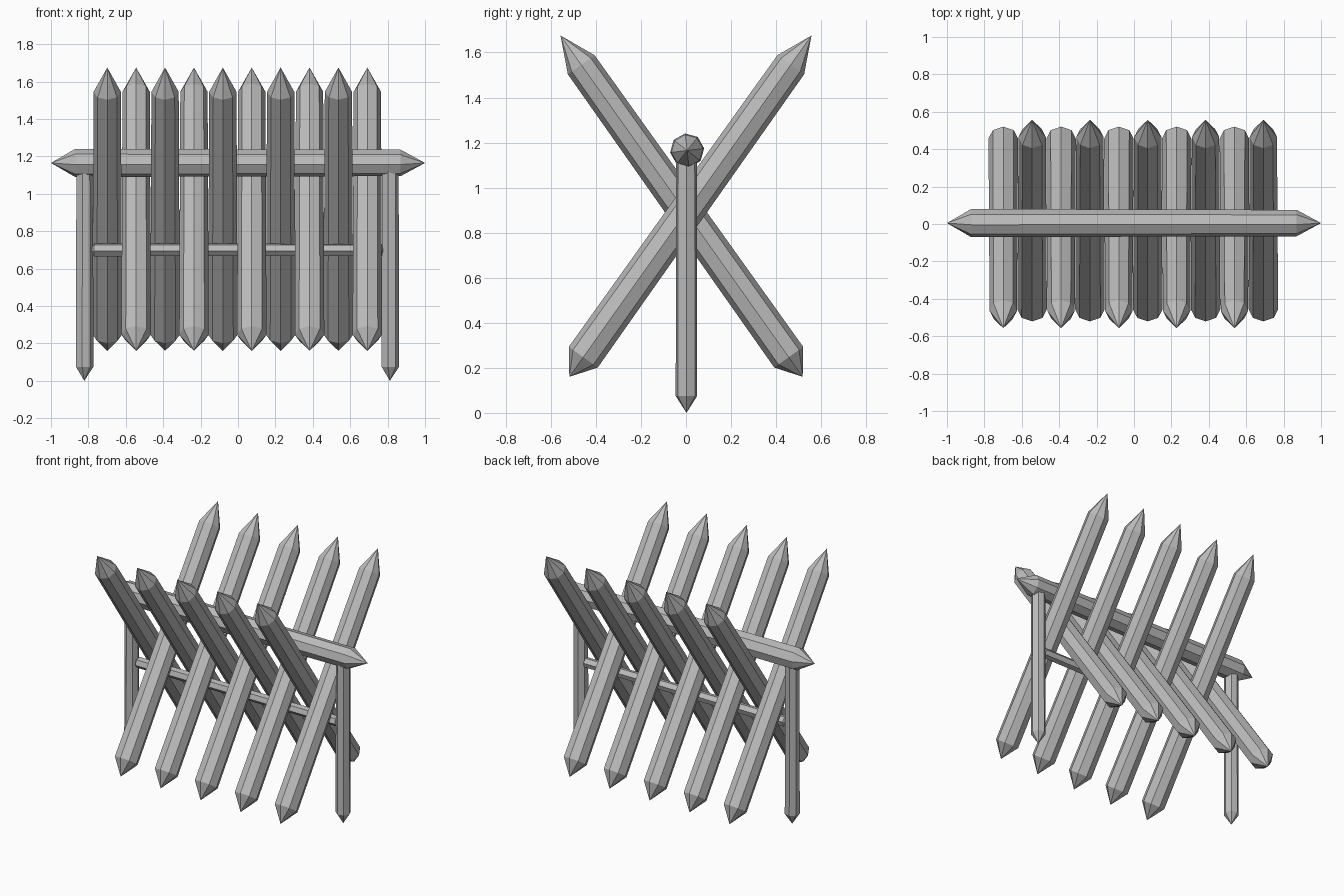
import bpy, bmesh, math
from mathutils import Vector

if "Cube" in bpy.data.objects:
    bpy.data.objects.remove(bpy.data.objects["Cube"])

wood = bpy.data.materials.new("weathered_grey_wood")
wood.use_nodes = True
wood.diffuse_color = (0.5, 0.5, 0.5, 1)
wood.node_tree.nodes["Principled BSDF"].inputs["Base Color"].default_value = (0.5, 0.5, 0.5, 1)


def pole(name, start, end, r_start, r_end, tip_start, tip_end, sides=8, turn=0.0):
    """Faceted pole between two points; a tip length of 0 leaves a flat end."""
    start, end = Vector(start), Vector(end)
    axis = (end - start).normalized()
    # Cross-section directions: one across, one perpendicular to it
    side = Vector((1, 0, 0)) if abs(axis.x) < 0.5 else Vector((0, 1, 0))
    up = axis.cross(side).normalized()
    bm = bmesh.new()

    def ring(centre, r):
        angles = [turn + math.tau * i / sides for i in range(sides)]
        return [bm.verts.new(centre + r * (math.cos(a) * side + math.sin(a) * up)) for a in angles]

    a = ring(start + axis * tip_start, r_start)
    b = ring(end - axis * tip_end, r_end)
    for i in range(sides):
        j = (i + 1) % sides
        bm.faces.new((a[i], a[j], b[j], b[i]))
    for loop, point, tip in ((a, start, tip_start), (b, end, tip_end)):
        if tip:
            apex = bm.verts.new(point)
            for i in range(sides):
                bm.faces.new((loop[i], loop[(i + 1) % sides], apex))
        else:
            bm.faces.new(loop)
    bmesh.ops.recalc_face_normals(bm, faces=bm.faces)
    mesh = bpy.data.meshes.new(name)
    bm.to_mesh(mesh)
    bm.free()
    mesh.materials.append(wood)
    obj = bpy.data.objects.new(name, mesh)
    bpy.context.collection.objects.link(obj)
    return obj


# Crossed sharpened stakes, leaning forward and back in turn
for i in range(10):
    x = -0.699 + i * 0.1545
    lean = -1 if i % 2 == 0 else 1
    pole(f"stake_{i + 1}", (x, -0.518 * lean, 0.16), (x, 0.557 * lean, 1.675),
         0.079, 0.073, 0.107, 0.159)

# Heavy log lying in the upper fork of the stakes
pole("top_log", (-1, 0.005, 1.165), (1, 0.005, 1.165), 0.076, 0.071, 0.13, 0.13, turn=0.12)

# Thin rail below the crossing
pole("lower_rail", (-0.79, 0, 0.70), (0.79, 0, 0.70), 0.036, 0.034, 0.02, 0.02, sides=6, turn=0.2)

# Upright end posts
for name, x in (("right_post", -0.822), ("left_post", 0.812)):
    pole(name, (x, 0.002, 0), (x, 0.002, 1.13), 0.049, 0.047, 0.075, 0, sides=7)
